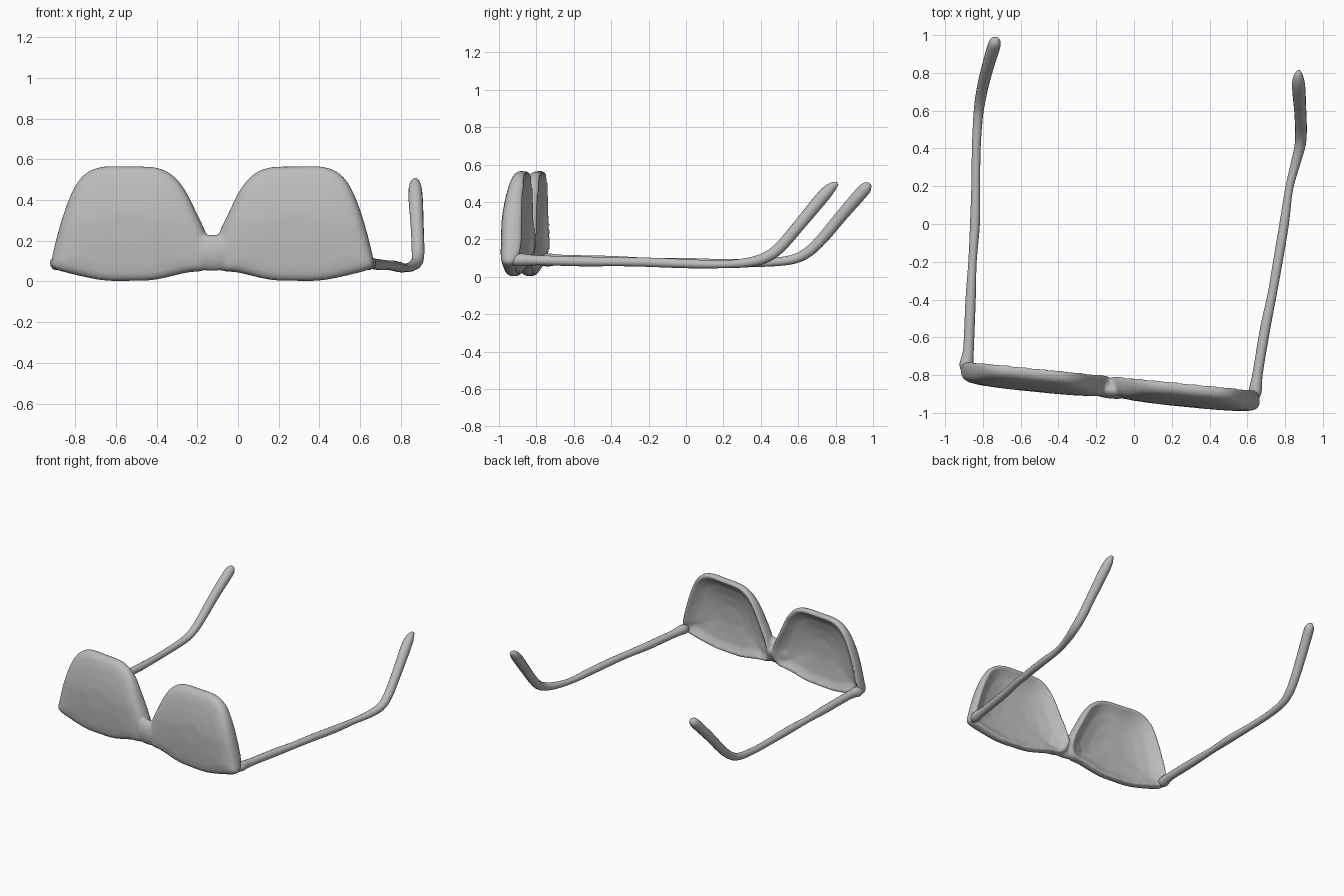
import bpy, bmesh, math
from mathutils import Vector

if "Cube" in bpy.data.objects:
    bpy.data.objects.remove(bpy.data.objects["Cube"])

grey = bpy.data.materials.new("grey")
grey.diffuse_color = (0.5, 0.5, 0.5, 1)
grey.use_nodes = True
grey.node_tree.nodes["Principled BSDF"].inputs["Base Color"].default_value = grey.diffuse_color
MID = -0.125                       # x of the bridge


def back_y(x):                     # rear rim line, slightly turned
    return -0.815 - 0.1 * x


def spline(pts, steps, closed=False):
    """Catmull-Rom resampling of a point list."""
    n, out = len(pts), []
    for i in range(n if closed else n - 1):
        get = lambda k: Vector(pts[k % n] if closed else pts[min(max(k, 0), n - 1)])
        a, b, c, d = (get(i + k) for k in (-1, 0, 1, 2))
        for s in range(steps):
            t = s / steps
            out.append(0.5 * (2 * b + (c - a) * t + (2 * a - 5 * b + 4 * c - d) * t * t
                              + (3 * b - a - 3 * c + d) * t ** 3))
    if not closed:
        out.append(Vector(pts[-1]))
    return out


def finish(name, bm):
    bmesh.ops.recalc_face_normals(bm, faces=bm.faces[:])
    me = bpy.data.meshes.new(name)
    bm.to_mesh(me)
    bm.free()
    for p in me.polygons:
        p.use_smooth = True
    me.materials.append(grey)
    ob = bpy.data.objects.new(name, me)
    bpy.context.collection.objects.link(ob)
    return ob


def bridge_rings(bm, a, b):
    for i in range(len(a)):
        j = (i + 1) % len(a)
        bm.faces.new((a[i], a[j], b[j], b[i]))


# Lens outline: distance outward from the bridge, height
OUTLINE = [(0.0, 0.14), (0.035, 0.245), (0.075, 0.33), (0.135, 0.45), (0.2, 0.525),
           (0.28, 0.56), (0.41, 0.565), (0.545, 0.563), (0.63, 0.525), (0.69, 0.44),
           (0.745, 0.29), (0.79, 0.11), (0.78, 0.065), (0.7, 0.038), (0.54, 0.005),
           (0.4, 0.002), (0.28, 0.008), (0.13, 0.042), (0.03, 0.06)]
# Dish section: scale of outline, depth forward of the rear rim
SECTION = [(0.25, 0.126), (0.5, 0.124), (0.75, 0.119), (0.89, 0.109), (0.96, 0.092),
           (0.99, 0.07), (1.0, 0.045), (0.99, 0.018), (0.965, 0.0), (0.93, 0.004),
           (0.87, 0.027), (0.75, 0.056), (0.5, 0.078), (0.25, 0.086)]


def add_lens(bm, side):
    loop = spline(OUTLINE, 5, True)
    cx, cz = 0.4, 0.27
    rings = []
    for s, depth in SECTION:
        ring = []
        for p in loop:
            u, z = cx + (p.x - cx) * s, cz + (p.y - cz) * s
            d = depth
            if z < 0.15:           # lower rim sits further forward
                d += (0.125 - d) * 0.4 * (1 - z / 0.15)
            if z > 0.28:           # upper part leans back
                d *= 1 - 0.38 * ((z - 0.28) / 0.28) ** 1.5
            x = MID + side * u
            ring.append(bm.verts.new((x, back_y(x) - d, z)))
        rings.append(ring)
    for a, b in zip(rings, rings[1:]):
        bridge_rings(bm, a, b)
    bm.faces.new(rings[0])
    bm.faces.new(rings[-1])


# Front: two dished lenses and the nose bridge, fused
bm = bmesh.new()
for side in (-1, 1):
    add_lens(bm, side)
ret = bmesh.ops.create_uvsphere(bm, u_segments=24, v_segments=16, radius=1)
for v in ret["verts"]:
    c = v.co.copy()
    x = MID + 0.13 * c.x
    z = 0.14 + 0.09 * c.z + 0.05 * c.x * c.x * (1 if c.z > 0 else 0) * c.z
    v.co = (x, back_y(x) - 0.077 + 0.045 * c.y, z)
front = finish("lens_front", bm)
rm = front.modifiers.new("fuse", 'REMESH')
rm.mode = 'VOXEL'
rm.voxel_size = 0.01
rm.use_smooth_shade = True
sm = front.modifiers.new("soften", 'SMOOTH')
sm.factor = 0.5
sm.iterations = 5


def temple(name, pts):
    """Tapered round arm; each point is x, y, z, radius."""
    path = spline([Vector(p) for p in pts], 4)
    bm = bmesh.new()
    rings = []
    for i, p in enumerate(path):
        t = (path[min(i + 1, len(path) - 1)] - path[max(i - 1, 0)]).to_3d().normalized()
        side = t.cross(Vector((0, 0, 1))).normalized()
        up = side.cross(t)
        ring = []
        for k in range(14):
            a = math.tau * k / 14
            ring.append(bm.verts.new(p.to_3d() + (side * math.cos(a) + up * math.sin(a)) * p.w))
        rings.append(ring)
    for a, b in zip(rings, rings[1:]):
        bridge_rings(bm, a, b)
    bm.faces.new(rings[0])
    bm.faces.new(rings[-1])
    return finish(name, bm)


temple("left_temple", [
    (-0.888, -0.79, 0.085, 0.02), (-0.888, -0.745, 0.09, 0.036), (-0.876, -0.66, 0.09, 0.028),
    (-0.865, -0.4, 0.085, 0.027), (-0.855, -0.2, 0.08, 0.022), (-0.842, 0.0, 0.075, 0.026),
    (-0.838, 0.2, 0.072, 0.023), (-0.835, 0.4, 0.075, 0.023), (-0.826, 0.56, 0.09, 0.025),
    (-0.815, 0.65, 0.13, 0.028), (-0.8, 0.73, 0.205, 0.03), (-0.775, 0.83, 0.325, 0.032),
    (-0.745, 0.93, 0.44, 0.034), (-0.735, 0.965, 0.478, 0.03), (-0.73, 0.983, 0.495, 0.012)])
temple("right_temple", [
    (0.635, -0.93, 0.08, 0.02), (0.642, -0.885, 0.09, 0.034), (0.655, -0.79, 0.088, 0.027),
    (0.695, -0.55, 0.082, 0.027), (0.73, -0.38, 0.08, 0.024), (0.758, -0.22, 0.078, 0.025),
    (0.795, 0.0, 0.07, 0.025), (0.82, 0.18, 0.066, 0.021), (0.855, 0.32, 0.075, 0.025),
    (0.88, 0.42, 0.1, 0.029), (0.884, 0.5, 0.155, 0.031), (0.88, 0.6, 0.27, 0.032),
    (0.872, 0.72, 0.415, 0.035), (0.87, 0.775, 0.475, 0.028), (0.872, 0.81, 0.5, 0.01)])
